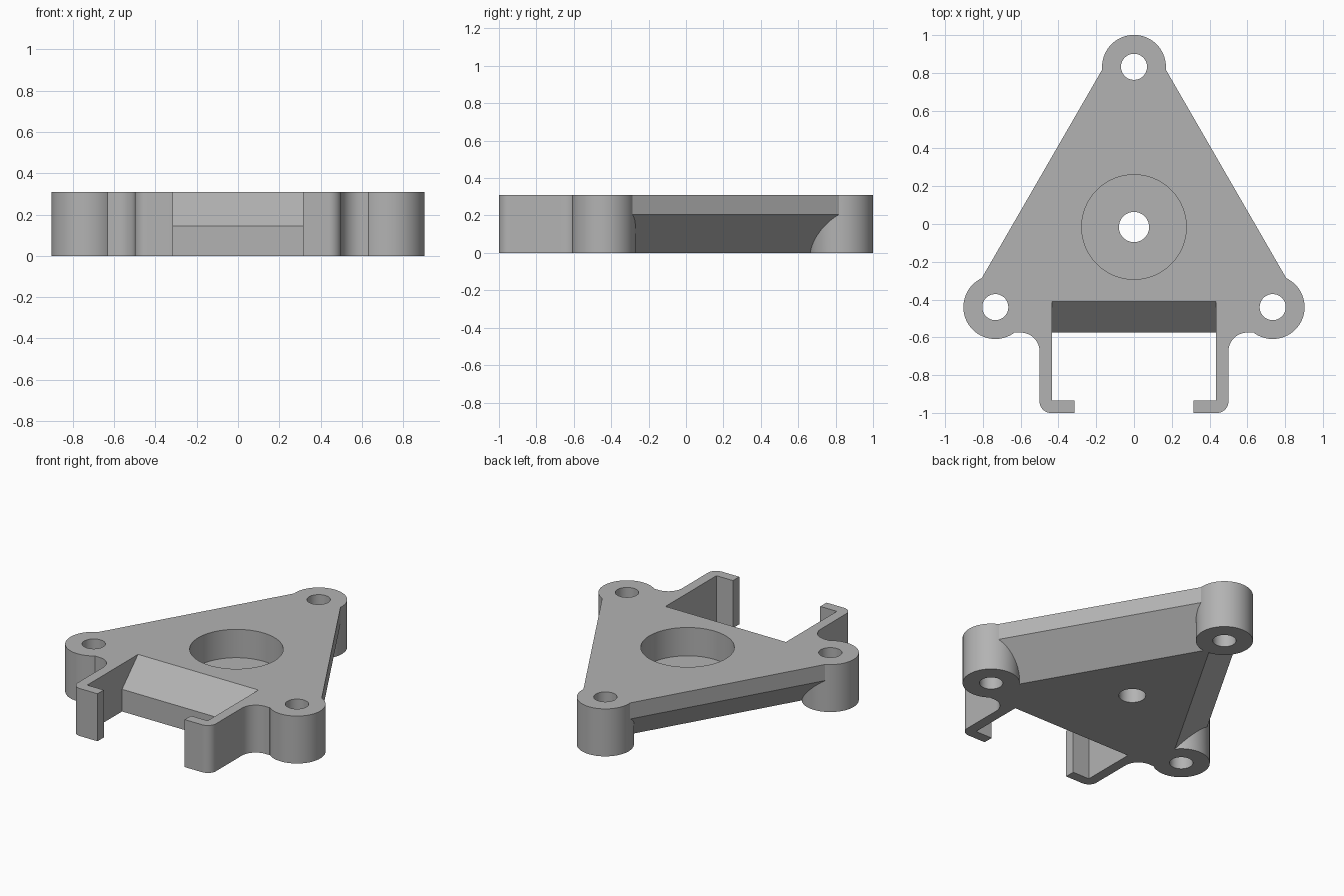
import bpy, bmesh
from math import sin, cos, radians
from mathutils import Vector

if "Cube" in bpy.data.objects:
    bpy.data.objects.remove(bpy.data.objects["Cube"], do_unlink=True)

HEIGHT = 0.31
CENTRE = Vector((0, -0.016))
BOSS_R = 0.169
BOSSES = [CENTRE + 0.848 * Vector((cos(radians(a)), sin(radians(a)))) for a in (90, 210, 330)]

grey = bpy.data.materials.new("plain grey")
grey.use_nodes = True
colour = (0.45, 0.45, 0.45, 1)
grey.diffuse_color = colour
grey.node_tree.nodes["Principled BSDF"].inputs["Base Color"].default_value = colour


def arc(cx, cy, r, start, end, steps=16):
    angles = [radians(start + (end - start) * i / steps) for i in range(steps + 1)]
    return [(cx + r * cos(a), cy + r * sin(a)) for a in angles]


def prism(name, points, offset, cuts=()):
    """Extrude a closed outline along offset, then trim it with planes."""
    bm = bmesh.new()
    face = bm.faces.new([bm.verts.new(p) for p in points])
    new = bmesh.ops.extrude_face_region(bm, geom=[face])["geom"]
    bmesh.ops.translate(bm, vec=offset, verts=[v for v in new if isinstance(v, bmesh.types.BMVert)])
    for point, normal in cuts:
        geom = bm.verts[:] + bm.edges[:] + bm.faces[:]
        cut = bmesh.ops.bisect_plane(bm, geom=geom, plane_co=point, plane_no=normal, clear_outer=True)
        rim = [e for e in cut["geom_cut"] if isinstance(e, bmesh.types.BMEdge)]
        bmesh.ops.holes_fill(bm, edges=rim, sides=0)
    bmesh.ops.recalc_face_normals(bm, faces=bm.faces)
    mesh = bpy.data.meshes.new(name)
    bm.to_mesh(mesh)
    bm.free()
    mesh.materials.append(grey)
    obj = bpy.data.objects.new(name, mesh)
    bpy.context.collection.objects.link(obj)
    return obj


def cylinder(name, centre, r, z0, z1):
    ring = arc(centre.x, centre.y, r, 0, 360, 64)[:-1]
    return prism(name, [(x, y, z0) for x, y in ring], (0, 0, z1 - z0))


def combine(target, tool, operation):
    mod = target.modifiers.new("combine", 'BOOLEAN')
    mod.operation, mod.solver, mod.object = operation, 'EXACT', tool
    bpy.context.view_layer.objects.active = target
    bpy.ops.object.modifier_apply(modifier=mod.name)
    bpy.data.objects.remove(tool, do_unlink=True)


# Triangular plate with the two hooked arms, left half mirrored to the right
half = [(0.167, 0.82), (0.805, -0.285), (0.735, -0.44), (0.632, -0.575)]
half += arc(0.60, -0.675, 0.10, 90, 180)
half += arc(0.44, -0.94, 0.06, 0, -90)
half += [(0.315, -1.0), (0.315, -0.935), (0.435, -0.935), (0.435, -0.575)]
outline = half + [(-x, y) for x, y in reversed(half)]

# The two long sides slope inward below the rim
slopes = [((s * 0.167, 0.82, 0.205), (s * 0.866, 0.5, -1)) for s in (1, -1)]
bracket = prism("triangular_bracket", [(x, y, 0) for x, y in outline], (0, 0, HEIGHT), slopes)

# Corner bosses
for c in BOSSES:
    combine(bracket, cylinder("corner_boss", c, BOSS_R, 0, HEIGHT), 'UNION')

# Screw holes, centre recess and centre hole
for c in BOSSES:
    combine(bracket, cylinder("screw_hole", c, 0.069, -0.1, 0.5), 'DIFFERENCE')
combine(bracket, cylinder("centre_recess", CENTRE, 0.277, 0.125, 0.5), 'DIFFERENCE')
combine(bracket, cylinder("centre_hole", CENTRE, 0.08, -0.1, 0.5), 'DIFFERENCE')

# Sloped ramp between the arms
ramp = [(-0.435, y, z) for y, z in ((-0.37, 0.35), (-0.615, 0.105), (-0.615, 0.35))]
combine(bracket, prism("ramp_cut", ramp, (0.87, 0, 0)), 'DIFFERENCE')

# Smooth the round walls, keep the edges sharp
bpy.ops.object.select_all(action='DESELECT')
bracket.select_set(True)
bpy.context.view_layer.objects.active = bracket
bpy.ops.object.shade_smooth_by_angle(angle=radians(30))
